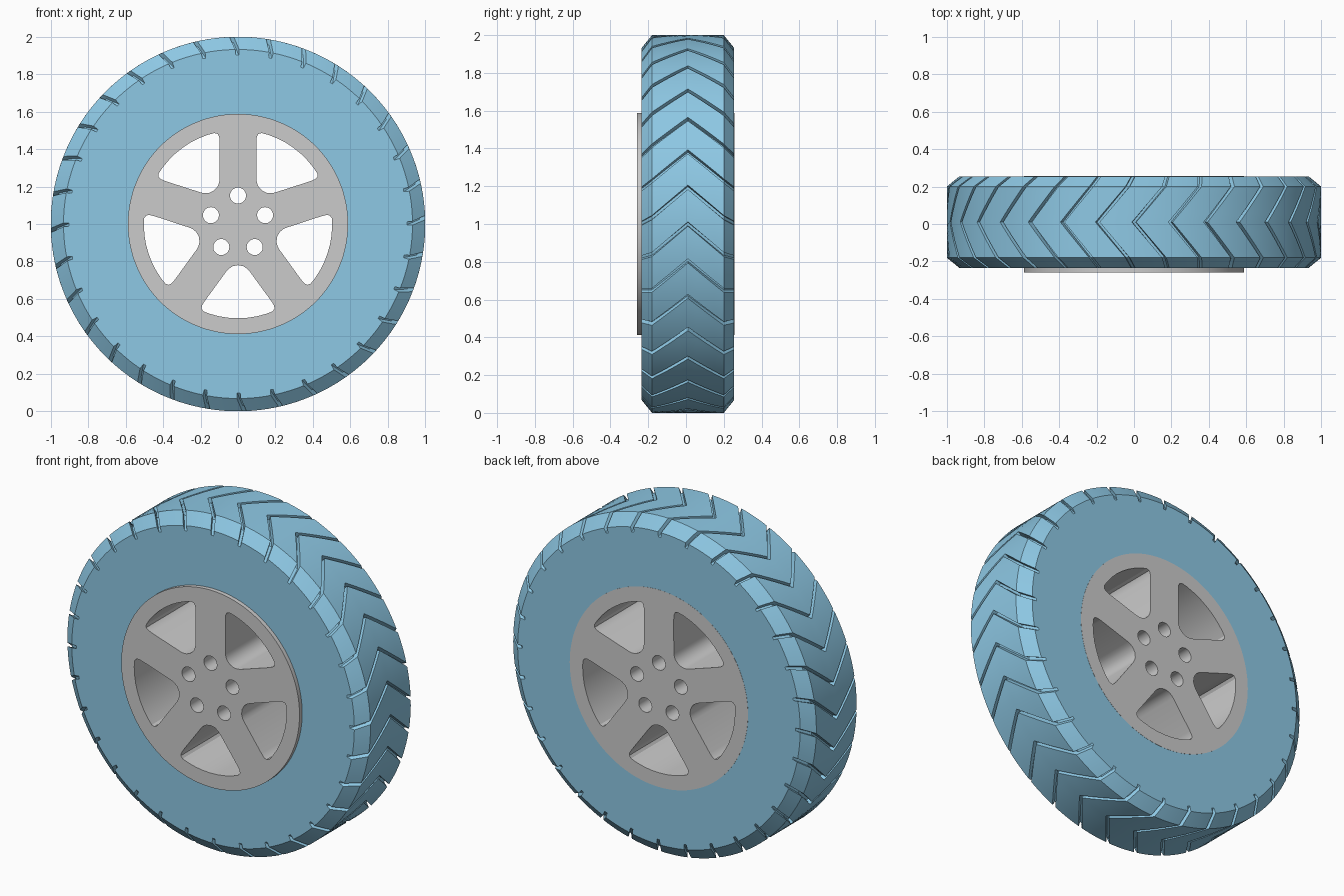
import bpy, bmesh
from math import radians, sin, cos, pi

if "Cube" in bpy.data.objects:
    bpy.data.objects.remove(bpy.data.objects["Cube"])

HUB_Z = 1.0        # axle height
MID_Y = 0.01       # tyre centre plane
TREADS = 32
STEP = 360 / TREADS
DEPTH = 0.03


def finish(obj):
    bpy.context.view_layer.objects.active = obj
    for o in bpy.context.selected_objects:
        o.select_set(False)
    obj.select_set(True)
    bpy.ops.object.shade_smooth_by_angle(angle=radians(28))


# Tyre: cross-section (radius, y offset, angular shift of chevron, groove depth)
half = [(0.58, 0.245, -11.0, 0), (0.932, 0.245, -11.0, DEPTH)]
half += [(1.0, 0.19 * k / 4, -9.3 * k / 4, DEPTH) for k in (4, 3, 2, 1)]
section = [(r, -y, s, d) for r, y, s, d in half]
section += [(1.0, 0, 0, DEPTH)]
section += half[::-1]

# Columns of one tread block: (angle, is groove floor)
columns = [(-0.65, 0), (-0.5, 1), (0.5, 1), (0.65, 0)]
columns += [(0.65 + (STEP - 1.3) * k / 5, 0) for k in range(1, 5)]

bm = bmesh.new()
rings = []
for t in range(TREADS):
    for ang, groove in columns:
        ring = []
        for r, y, shift, d in section:
            a = radians(t * STEP + ang + shift)
            rr = r - d * groove
            ring.append(bm.verts.new((rr * cos(a), MID_Y + y, HUB_Z + rr * sin(a))))
        rings.append(ring)
n = len(section)
for i, ring in enumerate(rings):
    nxt = rings[(i + 1) % len(rings)]
    for j in range(n):
        k = (j + 1) % n
        bm.faces.new((ring[j], ring[k], nxt[k], nxt[j]))
bmesh.ops.recalc_face_normals(bm, faces=bm.faces)
mesh = bpy.data.meshes.new("tyre")
bm.to_mesh(mesh)
bm.free()
tyre = bpy.data.objects.new("tyre", mesh)
bpy.context.collection.objects.link(tyre)
mat = bpy.data.materials.new("tyre_blue")
mat.diffuse_color = (0.27, 0.58, 0.78, 1)
mat.use_nodes = True
mat.node_tree.nodes["Principled BSDF"].inputs["Base Color"].default_value = mat.diffuse_color
mesh.materials.append(mat)
finish(tyre)


# Rim: filled flat outline with windows and bolt holes, extruded
def circle(radius, count, cx=0, cy=0):
    return [(cx + radius * cos(2 * pi * i / count), cy + radius * sin(2 * pi * i / count))
            for i in range(count)]


window_half = [(0.028, 0.225), (0.048, 0.238), (0.062, 0.253), (0.178, 0.412),
               (0.192, 0.435), (0.195, 0.452), (0.184, 0.467), (0.15, 0.48),
               (0.10, 0.493), (0.05, 0.501)]
window = [(0, 0.22)] + window_half + [(0, 0.503)]
window += [(-x, d) for x, d in reversed(window_half)]

outlines = [circle(0.588, 128)]
for k in range(5):
    a = 2 * pi * k / 5 - pi / 2
    outlines.append([(d * cos(a) - x * sin(a), d * sin(a) + x * cos(a)) for x, d in window])
    b = a + pi
    outlines.append(circle(0.043, 20, 0.152 * cos(b), 0.152 * sin(b)))

curve = bpy.data.curves.new("rim", 'CURVE')
curve.dimensions = '2D'
curve.fill_mode = 'BOTH'
curve.extrude = 0.258
for pts in outlines:
    sp = curve.splines.new('POLY')
    sp.points.add(len(pts) - 1)
    for p, (x, y) in zip(sp.points, pts):
        p.co = (x, y, 0, 1)
    sp.use_cyclic_u = True
rim = bpy.data.objects.new("rim", curve)
bpy.context.collection.objects.link(rim)
rim.rotation_euler = (pi / 2, 0, 0)
rim.location = (0, -0.002, HUB_Z)
for o in bpy.context.selected_objects:
    o.select_set(False)
rim.select_set(True)
bpy.context.view_layer.objects.active = rim
bpy.ops.object.convert(target='MESH')
rim = bpy.context.view_layer.objects.active
rim.name = "rim"
bm = bmesh.new()
bm.from_mesh(rim.data)
bmesh.ops.remove_doubles(bm, verts=bm.verts, dist=1e-4)
bmesh.ops.recalc_face_normals(bm, faces=bm.faces)
bm.to_mesh(rim.data)
bm.free()
finish(rim)
